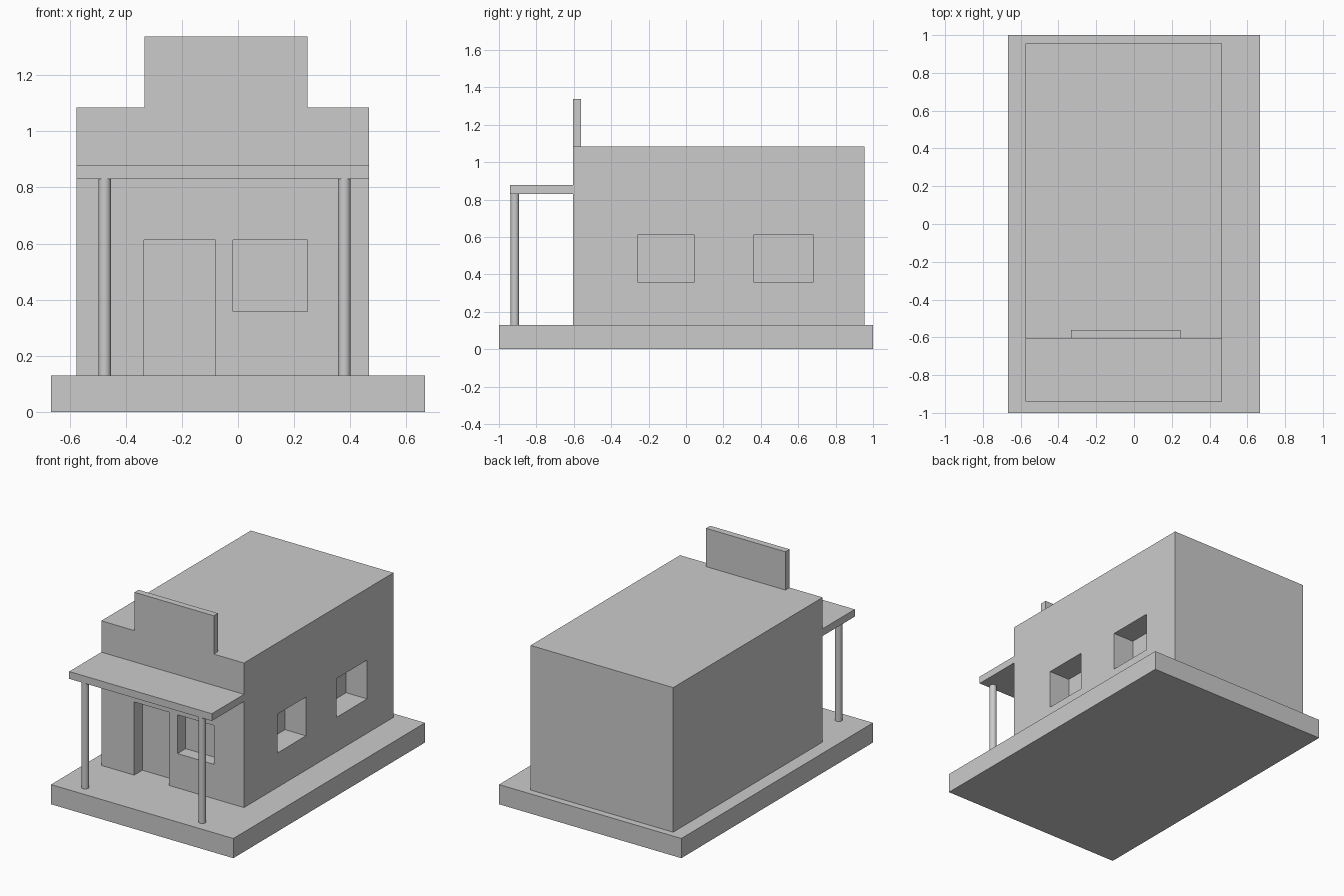
import bpy

if "Cube" in bpy.data.objects:
    bpy.data.objects.remove(bpy.data.objects["Cube"])

BASE_TOP, WALL_TOP = 0.13, 1.085
LEFT, RIGHT = -0.575, 0.467
FRONT, BACK = -0.605, 0.955
AWNING_BOTTOM = 0.83


def box(name, x, y, z):
    """Box from (min, max) ranges on each axis."""
    bpy.ops.mesh.primitive_cube_add(size=1, location=[(a + b) / 2 for a, b in (x, y, z)])
    ob = bpy.context.object
    ob.name = ob.data.name = name
    ob.scale = [b - a for a, b in (x, y, z)]
    bpy.ops.object.transform_apply(location=False, rotation=False, scale=True)
    return ob


def recess(target, name, x, y, z):
    """Cut a shallow opening into the target with a hidden box."""
    cutter = box(name + "_cutter", x, y, z)
    cutter.hide_render = True
    cutter.display_type = 'WIRE'
    mod = target.modifiers.new(name, 'BOOLEAN')
    mod.operation = 'DIFFERENCE'
    mod.solver = 'EXACT'
    mod.object = cutter


# Base slab and main building
box("base", (-0.666, 0.666), (-1, 1), (0, BASE_TOP))
building = box("building", (LEFT, RIGHT), (FRONT, BACK), (BASE_TOP, WALL_TOP))

# Door and window recesses
front_y = (FRONT - 0.1, FRONT + 0.085)
recess(building, "door", (-0.335, -0.081), front_y, (BASE_TOP - 0.05, 0.613))
recess(building, "front_window", (-0.018, 0.247), front_y, (0.357, 0.613))
for i, y in enumerate([(-0.257, 0.042), (0.363, 0.68)], 1):
    recess(building, f"side_window_{i}", (RIGHT - 0.153, RIGHT + 0.1), y, (0.357, 0.613))

# Raised false front above the roof
box("false_front", (-0.333, 0.247), (FRONT, FRONT + 0.043), (WALL_TOP, 1.338))

# Porch awning and its two round posts
box("awning", (LEFT, RIGHT), (-0.94, FRONT), (AWNING_BOTTOM, 0.878))
for side, x in (("left", -0.475), ("right", 0.379)):
    bpy.ops.mesh.primitive_cylinder_add(
        vertices=32, radius=0.0225, depth=AWNING_BOTTOM - BASE_TOP,
        location=(x, -0.915, (AWNING_BOTTOM + BASE_TOP) / 2))
    post = bpy.context.object
    post.name = post.data.name = f"{side}_post"
    bpy.ops.object.shade_smooth_by_angle()
